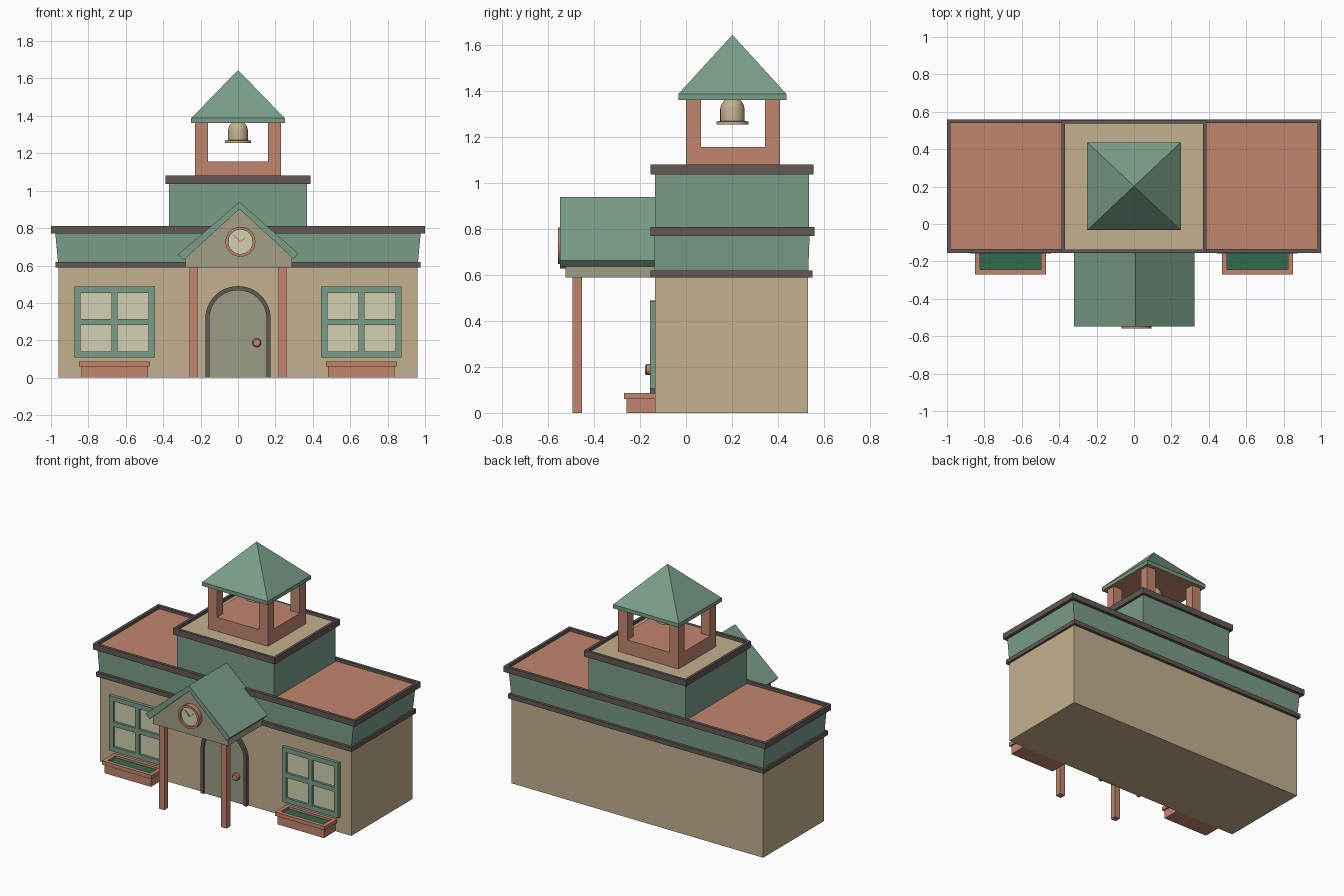
import bpy, bmesh
from math import cos, sin, pi, radians
from mathutils import Matrix, Vector

if "Cube" in bpy.data.objects:
    bpy.data.objects.remove(bpy.data.objects["Cube"])


def mat(name, r, g, b):
    m = bpy.data.materials.new(name)
    m.diffuse_color = [((c / 255 + 0.055) / 1.055) ** 2.4 for c in (r, g, b)] + [1]
    m.use_nodes = True
    m.node_tree.nodes["Principled BSDF"].inputs["Base Color"].default_value = m.diffuse_color
    return m


TAN = mat("tan", 196, 177, 142)
TERRA = mat("terracotta", 194, 134, 110)
GREEN = mat("green", 122, 158, 137)
DARK = mat("dark_trim", 98, 89, 85)
CREAM = mat("cream", 210, 208, 176)
SAGE = mat("sage", 155, 158, 134)
GABLE = mat("gable_wall", 162, 160, 135)
PLANT = mat("planting", 50, 106, 78)


def finish(name, bm, *mats):
    bmesh.ops.recalc_face_normals(bm, faces=bm.faces)
    me = bpy.data.meshes.new(name)
    bm.to_mesh(me)
    bm.free()
    for m in mats:
        me.materials.append(m)
    ob = bpy.data.objects.new(name, me)
    bpy.context.collection.objects.link(ob)
    return ob


def add_box(bm, x0, x1, y0, y1, z0, z1):
    m = Matrix.Translation(((x0 + x1) / 2, (y0 + y1) / 2, (z0 + z1) / 2)) @ \
        Matrix.Diagonal((x1 - x0, y1 - y0, z1 - z0, 1))
    return bmesh.ops.create_cube(bm, size=1, matrix=m)["verts"]


def boxes(name, m, *dims):
    bm = bmesh.new()
    for d in dims:
        add_box(bm, *d)
    return finish(name, bm, m)


def tray(name, dims, rim, depth, m_rim, m_floor):
    """Box whose top is sunk inside a rim."""
    bm = bmesh.new()
    add_box(bm, *dims)
    bm.normal_update()
    top = max(bm.faces, key=lambda f: f.calc_center_median().z)
    bmesh.ops.inset_region(bm, faces=[top], thickness=rim, use_even_offset=True)
    ring = list(top.edges)
    ret = bmesh.ops.extrude_face_region(bm, geom=[top])
    new = [v for v in ret["geom"] if isinstance(v, bmesh.types.BMVert)]
    bmesh.ops.translate(bm, verts=new, vec=(0, 0, -depth))
    for f in ret["geom"]:
        if isinstance(f, bmesh.types.BMFace):
            f.material_index = 1
    if top.is_valid:
        bmesh.ops.delete(bm, geom=[top], context="FACES_ONLY")
    return finish(name, bm, m_rim, m_floor)


def prism(name, pts, y0, y1, m):
    """Outline in x,z extruded from y0 to y1."""
    bm = bmesh.new()
    f = bm.faces.new([bm.verts.new((x, y0, z)) for x, z in pts])
    ret = bmesh.ops.extrude_face_region(bm, geom=[f])
    new = [v for v in ret["geom"] if isinstance(v, bmesh.types.BMVert)]
    bmesh.ops.translate(bm, verts=new, vec=(0, y1 - y0, 0))
    return finish(name, bm, m)


def lathe(name, prof, loc, m, forward=False, n=32):
    """Profile of (radius, height) spun about z, or about -y if forward."""
    bm = bmesh.new()
    vs = [bm.verts.new((r, 0, h)) for r, h in prof]
    es = [bm.edges.new(p) for p in zip(vs, vs[1:])]
    bmesh.ops.spin(bm, geom=vs + es, axis=(0, 0, 1), cent=(0, 0, 0),
                   angle=2 * pi, steps=n)
    bmesh.ops.remove_doubles(bm, verts=bm.verts, dist=1e-4)
    rot = Matrix.Rotation(radians(90 if forward else 0), 4, "X")
    bmesh.ops.transform(bm, matrix=Matrix.Translation(loc) @ rot, verts=bm.verts)
    ob = finish(name, bm, m)
    bpy.context.view_layer.objects.active = ob
    ob.select_set(True)
    bpy.ops.object.shade_smooth_by_angle(angle=radians(35))
    ob.select_set(False)


# Main building: walls, trim, flared frieze, sunken roof
boxes("walls", TAN, (-.96, .96, -.135, .53, 0, .6))
boxes("lower_trim", DARK, (-.975, .975, -.155, .55, .59, .62))
bm = bmesh.new()
for v in add_box(bm, -.962, .962, -.137, .532, .615, .775):
    if v.co.z > .7:
        v.co.x *= .977 / .962
        v.co.y += .006 if v.co.y > 0 else 0
finish("frieze", bm, GREEN)
tray("main_roof", (-1, 1, -.155, .56, .77, .81), .02, .02, DARK, TERRA)

# Upper storey
boxes("upper_storey", GREEN, (-.37, .37, -.135, .535, .78, 1.04))
tray("upper_roof", (-.388, .388, -.155, .555, 1.037, 1.08), .018, .02, DARK, TAN)

# Bell tower: base, four posts, pyramid roof
boxes("bell_tower", TERRA, (-.23, .23, 0, .41, 1.05, 1.157),
      *[(x, x + .07, y, y + .066, 1.15, 1.37) for x in (-.23, .16) for y in (0, .344)])
bm = bmesh.new()
vs = add_box(bm, -.25, .25, -.033, .437, 1.362, 1.388)
bm.normal_update()
top = max(bm.faces, key=lambda f: f.calc_center_median().z)
min(bm.faces, key=lambda f: f.calc_center_median().z).material_index = 1
apex = bmesh.ops.poke(bm, faces=[top])["verts"][0]
apex.co = Vector((0, .202, 1.645))
finish("tower_roof", bm, GREEN, TERRA)
lathe("bell", [(0, 1.255), (.07, 1.255), (.07, 1.268), (.053, 1.27), (.053, 1.325),
               (.047, 1.345), (.036, 1.36), (.018, 1.37), (0, 1.372)], (0, .202, 0), TAN)

# Porch: gable block, folded roof, posts
cx = .008
prism("porch_gable", [(cx - .29, .59), (cx + .282, .59), (cx + .282, .648),
                      (cx, .905), (cx - .29, .648)], -.525, -.13, GABLE)
prism("porch_roof", [(cx - .33, .658), (cx, .94), (cx + .315, .664), (cx + .288, .636),
                     (cx, .902), (cx - .3, .628)], -.548, -.13, GREEN)
for s in (-1, 1):
    c = s * .237
    boxes("porch_post", TERRA, (c - .021, c + .021, -.495, -.452, 0, .6))

# Clock: ring, face, hands
cc = (.013, -.52, .727)
lathe("clock_ring", [(.065, 0), (.065, .038), (.08, .038), (.08, 0), (.065, 0)], cc, TERRA, True)
lathe("clock_face", [(.068, 0), (.068, .025), (0, .025)], cc, CREAM, True)
for a, length in ((135, .05), (40, .035)):
    d = Vector((cos(radians(a)), sin(radians(a))))
    n = Vector((-d.y, d.x)) * .003
    o = Vector((cc[0], cc[2]))
    prism("clock_hand", [o - n, o + n, o + d * length + n, o + d * length - n],
          -.55, -.54, TERRA)


# Arched door: frame, leaf, knob
def arch(r, n=24):
    return [(r, 0)] + [(r * cos(pi * i / n), .315 + r * sin(pi * i / n))
                       for i in range(n + 1)] + [(-r, 0)]


prism("door_frame", arch(.175) + arch(.153)[::-1], -.157, -.12, DARK)
prism("door", arch(.156), -.145, -.12, SAGE)
lathe("door_knob", [(0, 0), (.012, 0), (.012, .012), (.024, .014), (.024, .032),
                    (.018, .038), (0, .038)], (.1, -.14, .188), TERRA, True, 20)

# Windows and planters on both sides
for s in (-1, 1):
    c = s * .66
    x0, x1, z0, z1, w, y = c - .215, c + .215, .107, .487, .033, (-.157, -.13)
    boxes("window_frame", GREEN, (x0, x0 + w, *y, z0, z1), (x1 - w, x1, *y, z0, z1),
          (x0 + w, x1 - w, *y, z0, z0 + w), (x0 + w, x1 - w, *y, z1 - w, z1),
          (c - .016, c + .016, *y, z0 + w, z1 - w),
          (x0 + w, c - .016, *y, .281, .313), (c + .016, x1 - w, *y, .281, .313))
    boxes("window_panes", CREAM, (x0 + .01, x1 - .01, -.141, -.13, z0 + .01, z1 - .01))
    boxes("planter_box", TERRA, (c - .178, c + .178, -.26, -.13, 0, .063))
    tray("planter_rim", (c - .19, c + .19, -.27, -.13, .06, .086), .027, .015, TERRA, PLANT)
